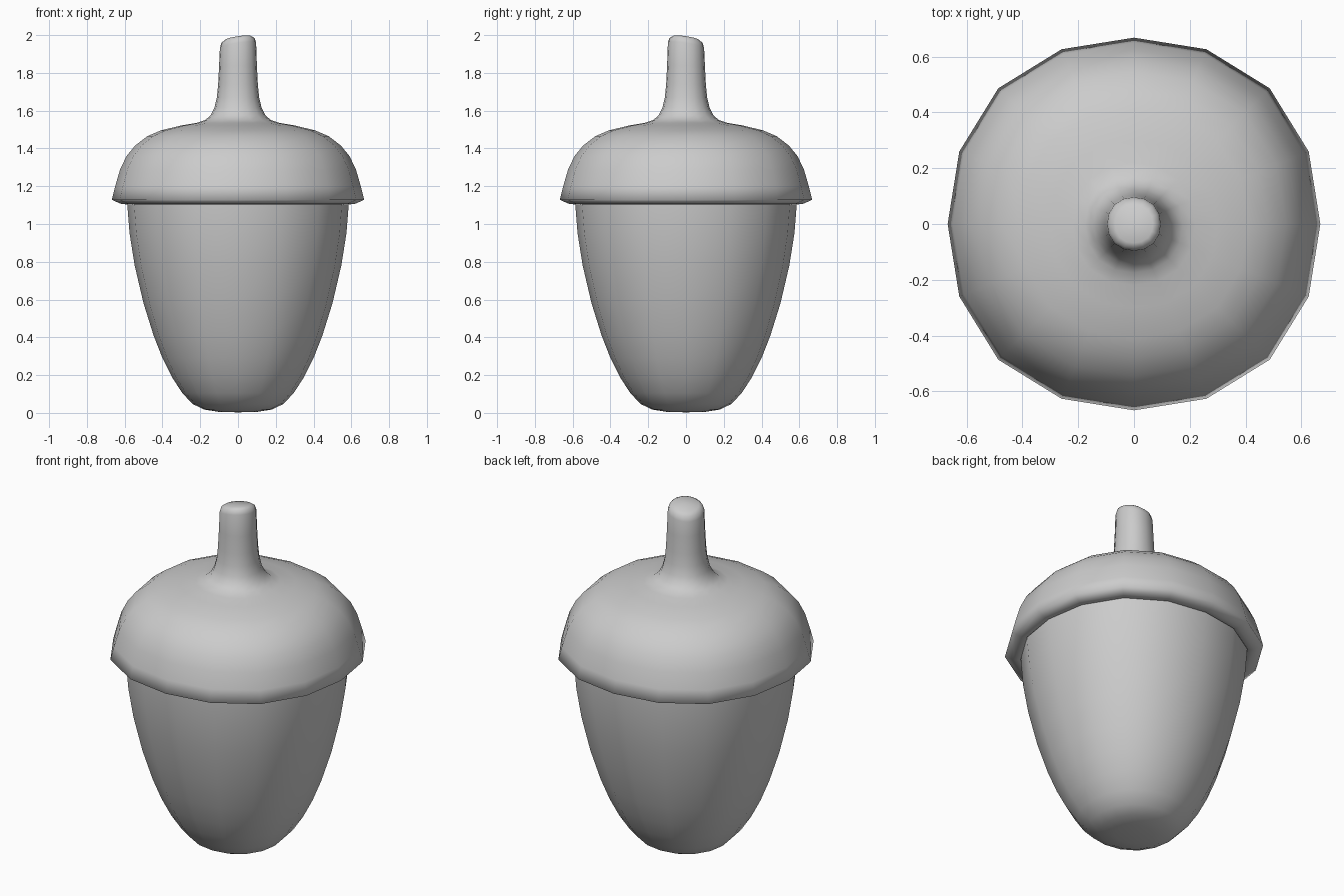
import bpy, bmesh, math

cube = bpy.data.objects.get("Cube")
if cube:
    bpy.data.objects.remove(cube, do_unlink=True)

SIDES = 16

grey = bpy.data.materials.new("plain_grey")
grey.use_nodes = True
colour = (0.6, 0.6, 0.6, 1)
grey.diffuse_color = colour
grey.node_tree.nodes["Principled BSDF"].inputs["Base Color"].default_value = colour


def lathe(name, profile, tilt_from=None, tilt=(0, 0)):
    """Spin (radius, height) pairs round z, slightly fuller on the diagonals."""
    bm = bmesh.new()
    rings = []
    for r, z in profile:
        ring = []
        for i in range(SIDES if r else 1):
            a = math.tau * i / SIDES
            full = r * (1 + 0.03 * math.sin(2 * a) ** 2)
            x, y = full * math.cos(a), full * math.sin(a)
            lean = tilt[0] * x + tilt[1] * y if tilt_from and z > tilt_from else 0
            ring.append(bm.verts.new((x, y, z + lean)))
        rings.append(ring)
    for low, high in zip(rings, rings[1:]):
        for i in range(SIDES):
            j = (i + 1) % SIDES
            corners = [low[i % len(low)], low[j % len(low)],
                       high[j % len(high)], high[i % len(high)]]
            # Reversed order keeps the normals pointing outward
            bm.faces.new(list(dict.fromkeys(corners)))
    for face in bm.faces:
        face.smooth = True
    mesh = bpy.data.meshes.new(name)
    bm.to_mesh(mesh)
    bm.free()
    mesh.materials.append(grey)
    obj = bpy.data.objects.new(name, mesh)
    bpy.context.collection.objects.link(obj)


# Nut body, open at the top where the cap covers it
lathe("nut_body", [
    (0, 0.003), (0.1, 0.005), (0.18, 0.018), (0.24, 0.047), (0.295, 0.105),
    (0.35, 0.19), (0.4, 0.29), (0.447, 0.41), (0.5, 0.58), (0.547, 0.78),
    (0.574, 0.95), (0.586, 1.1), (0.587, 1.15)])

# Cap with rounded rim, flowing into the stem with a slanted tip
lathe("cap_and_stem", [
    (0.57, 1.125), (0.592, 1.104), (0.62, 1.107), (0.668, 1.128),
    (0.65, 1.2), (0.624, 1.29), (0.59, 1.36), (0.545, 1.415),
    (0.48, 1.465), (0.41, 1.495), (0.3, 1.522), (0.22, 1.535),
    (0.175, 1.55), (0.145, 1.575), (0.125, 1.615), (0.112, 1.67),
    (0.105, 1.74), (0.1, 1.84), (0.096, 1.945), (0.088, 1.971),
    (0.068, 1.984), (0, 1.988)], tilt_from=1.9, tilt=(0.15, -0.15))
